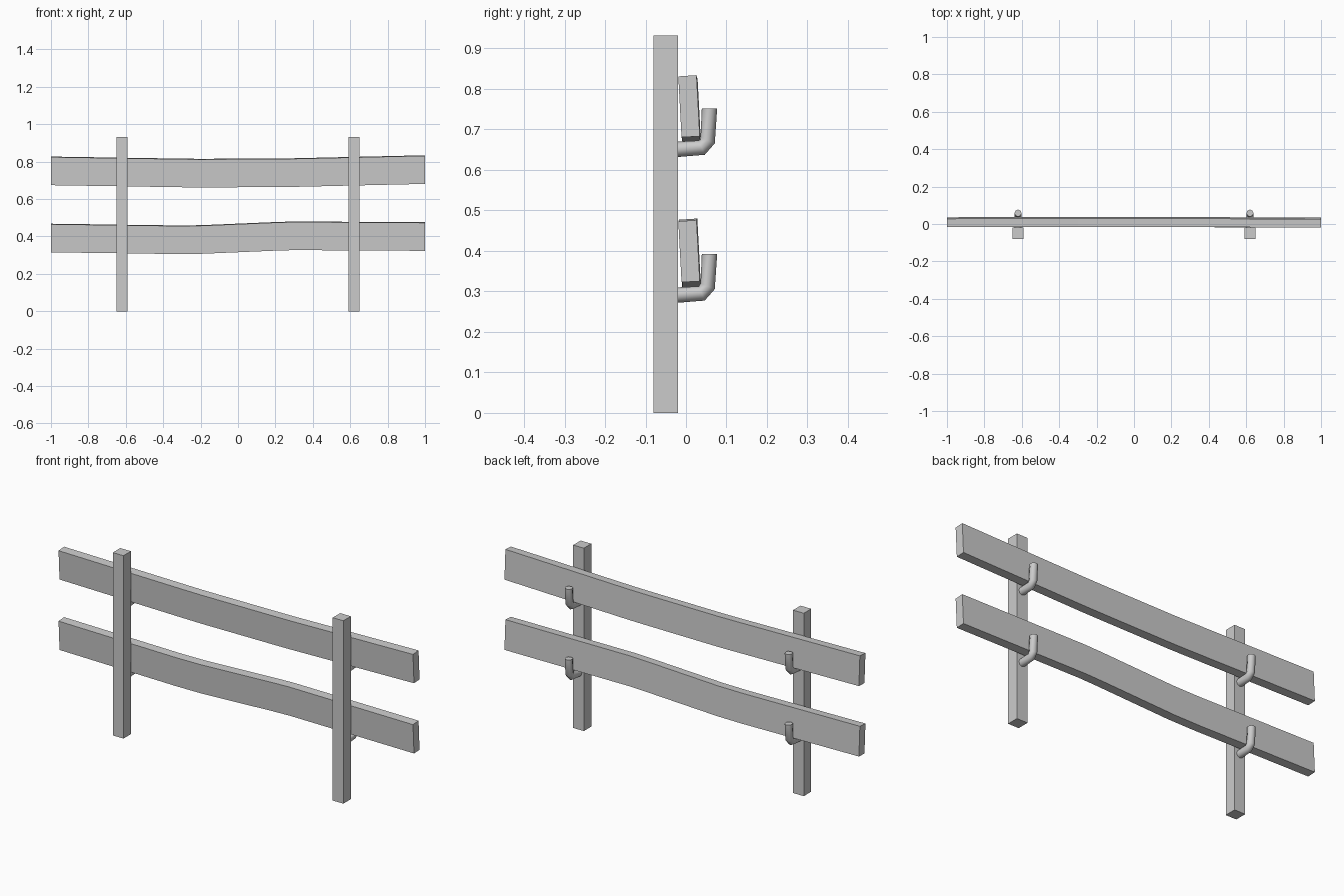
import bpy, bmesh
from math import cos, sin, pi, atan2
from mathutils import Vector

if "Cube" in bpy.data.objects:
    bpy.data.objects.remove(bpy.data.objects["Cube"])


def loft(name, rings, smooth=False):
    """Skin a list of equal-length rings and cap both ends."""
    bm = bmesh.new()
    loops = [[bm.verts.new(p) for p in r] for r in rings]
    n = len(loops[0])
    for a, b in zip(loops, loops[1:]):
        for i in range(n):
            j = (i + 1) % n
            bm.faces.new((a[i], a[j], b[j], b[i]))
    bm.faces.new(loops[0][::-1])
    bm.faces.new(loops[-1])
    bmesh.ops.recalc_face_normals(bm, faces=bm.faces)
    me = bpy.data.meshes.new(name)
    bm.to_mesh(me)
    bm.free()
    ob = bpy.data.objects.new(name, me)
    bpy.context.collection.objects.link(ob)
    if smooth:
        bpy.ops.object.select_all(action='DESELECT')
        ob.select_set(True)
        bpy.context.view_layer.objects.active = ob
        bpy.ops.object.shade_smooth_by_angle(angle=pi / 3.2)
    return ob


# Upright posts
def post(name, x):
    w = 0.03
    loft(name, [[(x + sx * w, -0.05 + sy * w, z)
                 for sx, sy in ((-1, -1), (1, -1), (1, 1), (-1, 1))]
                for z in (0, 0.932)])


# Leaning, slightly warped planks: (x, bottom height, y shift)
SECTION = [(-0.011, 0.0), (0.034, 0.002), (0.026, 0.153), (-0.019, 0.15)]


def plank(name, stations):
    loft(name, [[(x, y + dy, z + dz) for y, dz in SECTION]
                for x, z, dy in stations])


# Bent round hooks that carry the planks
PATH = [(-0.02, 0.0), (0.039, 0.004), (0.0535, 0.022), (0.058, 0.101)]
RING_ANGLES = [pi / 2, pi * 0.70, pi * 0.84, pi]


def hook(name, x, z, sides=8, r=0.019):
    rings = []
    for (y, dz), t in zip(PATH, (0.0, pi / 8, pi * 3 / 8, pi / 2)):
        # t is the direction of travel in the yz plane
        side = Vector((1, 0, 0))
        up = Vector((0, -sin(t), cos(t)))
        c = Vector((x, y, z + dz))
        rings.append([c + r * (cos(2 * pi * i / sides) * up
                               + sin(2 * pi * i / sides) * side)
                      for i in range(sides)])
    loft(name, rings, smooth=True)


for label, x in (("left", -0.62), ("right", 0.62)):
    post(label + "_post", x)
    hook(label + "_upper_hook", x, 0.651)
    hook(label + "_lower_hook", x, 0.297 - 0.006)
    
plank("upper_plank", [(-1, 0.674, 0.002), (-0.3, 0.663, 0.003),
                      (-0.2, 0.662, 0.003), (0.2, 0.664, 0.003),
                      (0.3, 0.665, 0.003), (1, 0.681, 0)])
plank("lower_plank", [(-1, 0.315, 0.002), (-0.34, 0.306, 0.002),
                      (-0.2, 0.307, 0.002), (0.2, 0.324, 0.002),
                      (0.3, 0.327, 0.002), (1, 0.323, 0)])
